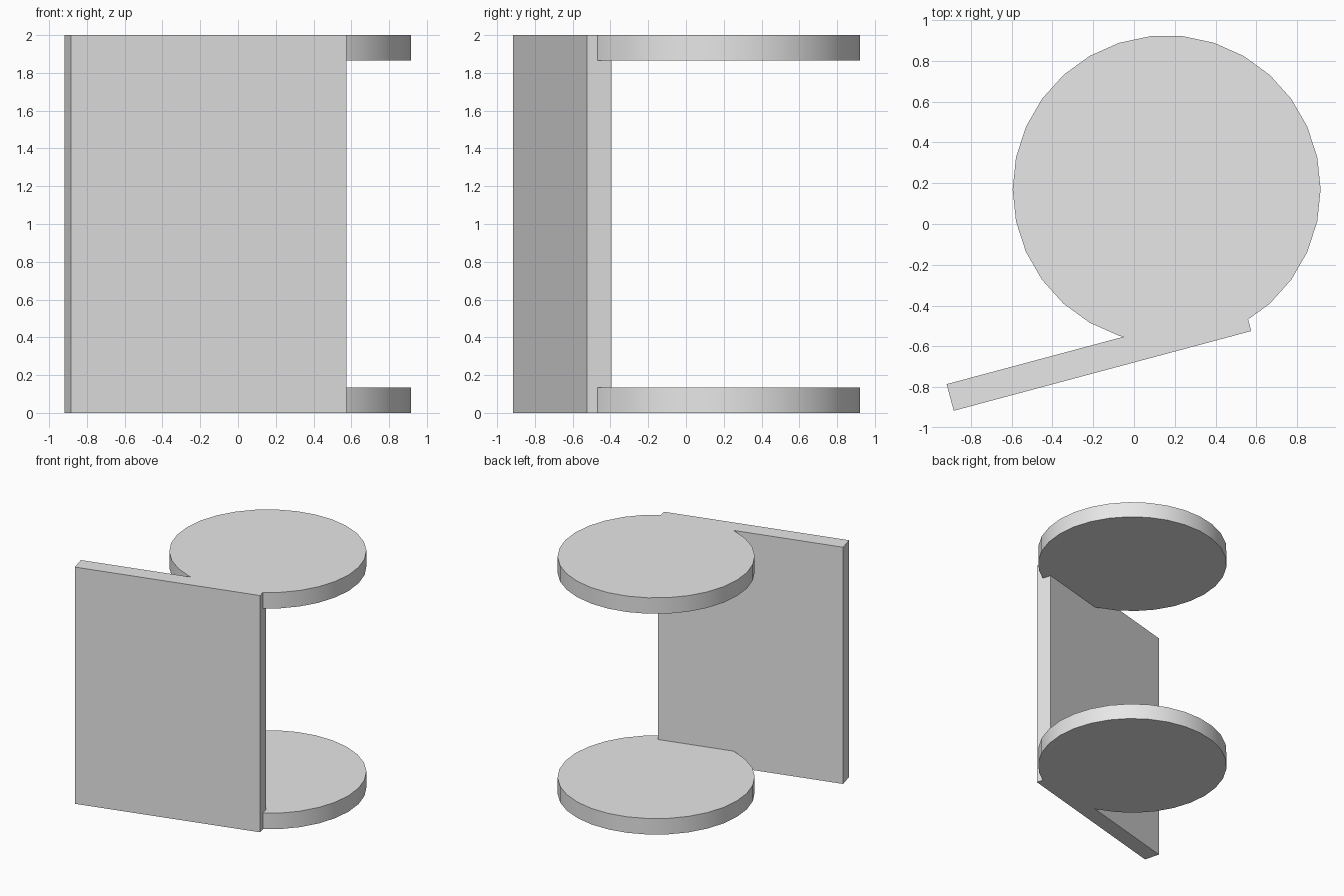
import bpy
from math import radians

if "Cube" in bpy.data.objects:
    bpy.data.objects.remove(bpy.data.objects["Cube"], do_unlink=True)

HEIGHT = 2.0
THICK = 0.135
RADIUS = 0.755

# Single plain grey
grey = bpy.data.materials.new("light_grey")
grey.use_nodes = True
colour = (0.8, 0.8, 0.8, 1.0)
grey.diffuse_color = colour
grey.node_tree.nodes["Principled BSDF"].inputs["Base Color"].default_value = colour


def finish(name):
    obj = bpy.context.object
    obj.name = name
    obj.data.materials.append(grey)
    return obj


# Round end plates, smooth around the rim
def disc(name, z):
    bpy.ops.mesh.primitive_cylinder_add(
        vertices=30, radius=RADIUS, depth=THICK,
        location=(0.16, 0.17, z), rotation=(0, 0, radians(90)))
    finish(name)
    bpy.ops.object.shade_smooth_by_angle(angle=radians(30))


disc("bottom_disc", THICK / 2)
disc("top_disc", HEIGHT - THICK / 2)

# Upright panel, turned about the vertical
bpy.ops.mesh.primitive_cube_add(
    size=1, location=(-0.172, -0.655, HEIGHT / 2), rotation=(0, 0, radians(15)))
panel = finish("front_panel")
panel.scale = (2 * RADIUS, THICK, HEIGHT)
bpy.ops.object.transform_apply(location=False, rotation=False, scale=True)
